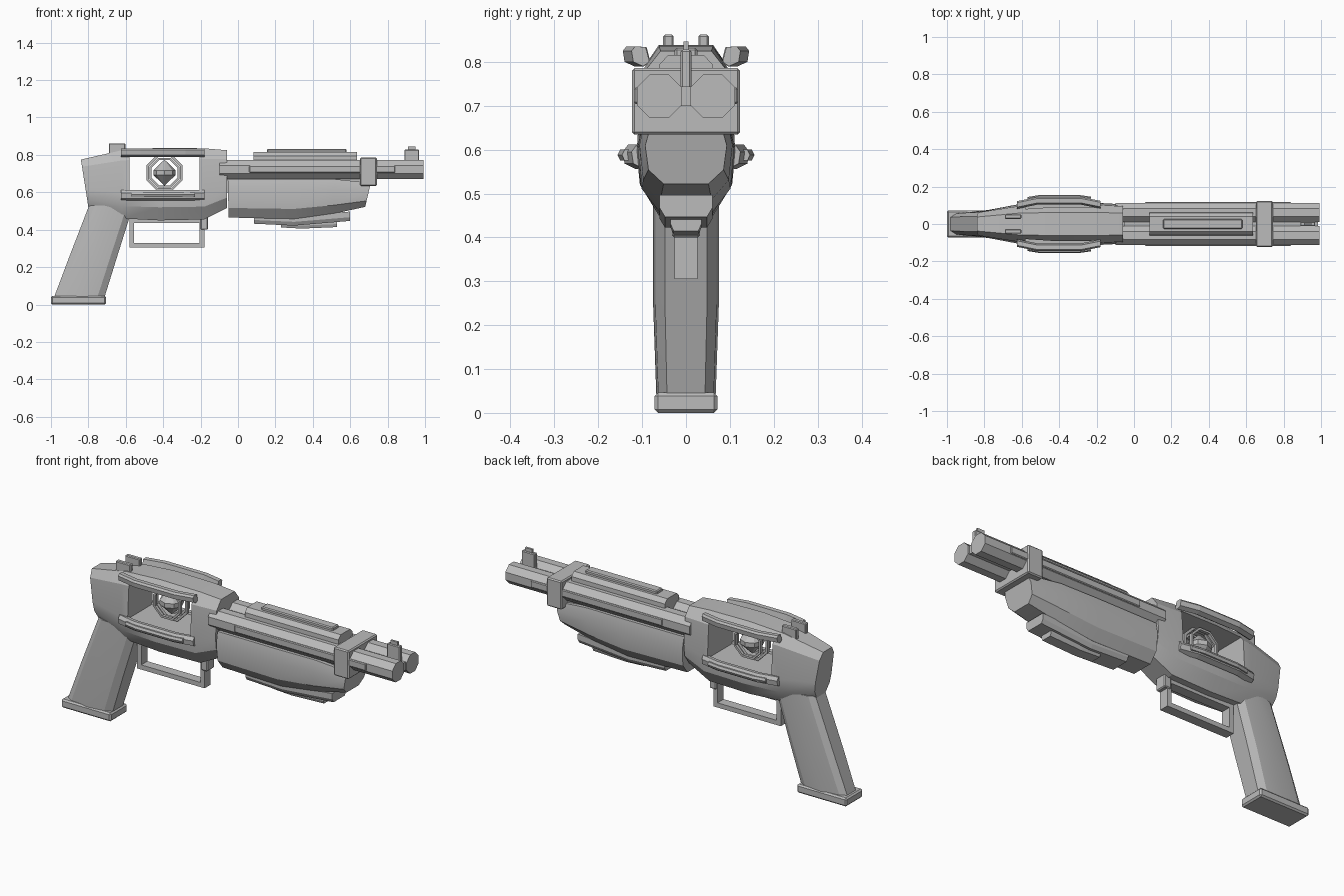
import bpy, bmesh, math
from mathutils import Matrix, Vector

if "Cube" in bpy.data.objects:
    bpy.data.objects.remove(bpy.data.objects["Cube"], do_unlink=True)

metal = bpy.data.materials.new("grey_metal")
metal.use_nodes = True
GREY = (0.5, 0.5, 0.5, 1)
metal.diffuse_color = GREY
metal.node_tree.nodes["Principled BSDF"].inputs["Base Color"].default_value = GREY


def finish(name, bm, smooth=True):
    bmesh.ops.recalc_face_normals(bm, faces=bm.faces)
    mesh = bpy.data.meshes.new(name)
    bm.to_mesh(mesh)
    bm.free()
    mesh.materials.append(metal)
    obj = bpy.data.objects.new(name, mesh)
    bpy.context.collection.objects.link(obj)
    bpy.ops.object.select_all(action='DESELECT')
    obj.select_set(True)
    bpy.context.view_layer.objects.active = obj
    if smooth:
        bpy.ops.object.shade_smooth_by_angle(angle=math.radians(25))
    return obj


def loft(name, rings, closed=False, smooth=True):
    """Skin a list of equal-length point rings; cap both ends or close the loop."""
    bm = bmesh.new()
    rows = [[bm.verts.new(p) for p in ring] for ring in rings]
    n = len(rows[0])
    pairs = list(zip(rows, rows[1:]))
    if closed:
        pairs.append((rows[-1], rows[0]))
    else:
        bm.faces.new(rows[0])
        bm.faces.new(rows[-1])
    for a, b in pairs:
        for i in range(n):
            j = (i + 1) % n
            bm.faces.new((a[i], a[j], b[j], b[i]))
    return finish(name, bm, smooth)


def box(name, x, y, z, bevel=0.0):
    """Box from (low, high) ranges, optionally chamfered."""
    bm = bmesh.new()
    bmesh.ops.create_cube(bm, size=1)
    for v in bm.verts:
        v.co = [r[0] + (c + 0.5) * (r[1] - r[0]) for r, c in zip((x, y, z), v.co)]
    if bevel:
        bmesh.ops.bevel(bm, geom=bm.edges[:], offset=bevel, segments=1, affect='EDGES')
    return finish(name, bm, False)


def body_rings(profile, stations):
    """Symmetric sections; each station is (x top, x bottom, z top, z bottom, half width)."""
    full = profile + [(-y, t) for y, t in reversed(profile)]
    return [[(xb + (xt - xb) * t, y * w, zb + (zt - zb) * t) for y, t in full]
            for xt, xb, zt, zb, w in stations]


def cut(obj, cutter):
    mod = obj.modifiers.new("opening", 'BOOLEAN')
    mod.operation = 'DIFFERENCE'
    mod.solver = 'EXACT'
    mod.object = cutter
    bpy.context.view_layer.objects.active = obj
    bpy.ops.object.modifier_apply(modifier=mod.name)
    bpy.data.objects.remove(cutter, do_unlink=True)


# Receiver with an opening right through its sides
receiver = loft("receiver", body_rings(
    [(0.55, 1), (0.9, 0.85), (1, 0.38), (0.93, 0.18), (0.55, 0)],
    [(-0.84, -0.80, 0.775, 0.52, 0.068), (-0.62, -0.62, 0.825, 0.46, 0.105),
     (-0.42, -0.42, 0.838, 0.45, 0.113), (-0.18, -0.18, 0.835, 0.455, 0.112),
     (-0.06, -0.06, 0.825, 0.515, 0.105)]))
cut(receiver, box("opening_cutter", (-0.58, -0.205), (-0.3, 0.3), (0.6, 0.795)))

# Fore-end under the barrels
loft("fore_end", body_rings(
    [(0.88, 1), (1, 0.68), (0.92, 0.25), (0.55, 0)],
    [(-0.055, -0.05, 0.67, 0.465, 0.108), (0.3, 0.3, 0.67, 0.458, 0.11),
     (0.52, 0.51, 0.67, 0.485, 0.106), (0.71, 0.68, 0.65, 0.522, 0.093)]))
box("barrel_bed", (-0.1, 0.69), (-0.07, 0.07), (0.6, 0.72))

# Grip and its base
grip_section = [(0, 0.04), (0.12, 0.062), (0.5, 0.075), (0.86, 0.07), (1, 0.048)]
grip_section += [(t, -y) for t, y in reversed(grip_section)]
loft("grip", [[(back + (front - back) * t, y * w, z) for t, y in grip_section]
              for z, back, front, w in [(0.035, -0.985, -0.715, 0.9), (0.25, -0.904, -0.648, 1),
                                        (0.53, -0.796, -0.56, 1)]])
box("grip_base", (-1, -0.705), (-0.072, 0.072), (0, 0.046), 0.008)

# Trigger guard: a rectangular loop
loops = [(-0.58, -0.18, 0.305, 0.46), (-0.555, -0.205, 0.33, 0.435)]
corners = []
for cx, cz in [(0, 2), (1, 2), (1, 3), (0, 3)]:
    corners.append([(loops[k][cx], y, loops[k][cz]) for k, y in
                    [(0, -0.026), (0, 0.026), (1, 0.026), (1, -0.026)]])
loft("trigger_guard", corners, closed=True, smooth=False)
box("guard_mount", (-0.2, -0.16), (-0.032, 0.032), (0.4, 0.47), 0.005)

# Twin barrels, side strips and sights
for side, label in [(1, "left"), (-1, "right")]:
    octagon = [(side * 0.061 + 0.0545 * math.cos(a), 0.722 + 0.0545 * math.sin(a))
               for a in [math.radians(22.5 + 45 * i) for i in range(8)]]
    loft(label + "_barrel", [[(x, y, z) for y, z in octagon] for x in (-0.1, 0.993)], smooth=False)
    box(label + "_barrel_strip", (0.06, 0.84), sorted((side * 0.09, side * 0.118)),
        (0.704, 0.742), 0.004)
    box(label + "_rear_sight", (-0.69, -0.602), sorted((side * 0.028, side * 0.052)),
        (0.79, 0.862), 0.004)
box("barrel_web", (-0.05, 0.985), (-0.012, 0.012), (0.7, 0.744))
box("barrel_clamp", (0.652, 0.742), (-0.123, 0.123), (0.634, 0.786), 0.006)
box("front_sight_base", (0.89, 0.968), (-0.012, 0.012), (0.73, 0.828), 0.004)
box("front_sight_post", (0.908, 0.95), (-0.006, 0.006), (0.82, 0.846))

# Top rib, stepped
rib = [(0.062, 0.745), (0.06, 0.795), (0.04, 0.816)]
rib += [(-y, z) for y, z in reversed(rib)]
loft("top_rib", [[(x, y, z) for y, z in rib] for x in (0.083, 0.637)], smooth=False)
box("top_rib_cap", (0.155, 0.58), (-0.026, 0.026), (0.8, 0.832), 0.005)

# Stepped plates below the fore-end, following its curve
for name, w, drop, stations in [
        ("lower_plate", 0.06, 0.02, [(0.085, 0.452), (0.3, 0.442), (0.6, 0.467)]),
        ("lower_plate_cap", 0.035, 0.016, [(0.23, 0.428), (0.34, 0.422), (0.53, 0.43)])]:
    loft(name, [[(x, -w, z + 0.03), (x, w, z + 0.03), (x, w, z), (x, w * 0.8, z - drop),
                 (x, -w * 0.8, z - drop), (x, -w, z)] for x, z in stations], smooth=False)

# Bowed rails above and below the opening, with a slim cap on the lower pair
upper = [(0.103, 0.8), (0.112, 0.834), (0.136, 0.835), (0.144, 0.825), (0.14, 0.8), (0.118, 0.79)]
lower = [(0.1, 0.575), (0.112, 0.61), (0.132, 0.612), (0.144, 0.595), (0.14, 0.568), (0.115, 0.556)]
cap = [(0.13, 0.575), (0.13, 0.6), (0.15, 0.6), (0.156, 0.588), (0.15, 0.575)]
bow = [(-0.625, -0.022), (-0.52, 0), (-0.28, 0), (-0.18, -0.02)]
cap_bow = [(-0.57, -0.012), (-0.5, 0), (-0.3, 0), (-0.23, -0.01)]
for side, label in [(1, "left"), (-1, "right")]:
    for part, section, path in [("upper_rail", upper, bow), ("lower_rail", lower, bow),
                                ("lower_rail_cap", cap, cap_bow)]:
        loft(label + "_" + part, [[(x, side * (y + dy), z) for y, z in section] for x, dy in path],
             smooth=False)

# Faceted core held by octagonal rings
CORE = Vector((-0.393, 0, 0.705))
bm = bmesh.new()
for sign in (1, -1):
    bmesh.ops.create_cone(bm, segments=8, radius1=0.06, radius2=0.0, depth=0.058, cap_ends=False,
                          matrix=Matrix.Translation(CORE + Vector((0, 0, sign * 0.041)))
                          @ Matrix.Rotation(0 if sign > 0 else math.pi, 4, 'X'))
bmesh.ops.create_cone(bm, segments=8, radius1=0.06, radius2=0.06, depth=0.024, cap_ends=False,
                      matrix=Matrix.Translation(CORE))
bmesh.ops.remove_doubles(bm, verts=bm.verts, dist=0.0005)
finish("core_crystal", bm, False)
for name, y, r_out, r_in in [("core_ring_middle", 0, 0.104, 0.09),
                             ("core_ring_left", 0.035, 0.086, 0.074),
                             ("core_ring_right", -0.035, 0.086, 0.074)]:
    rings = []
    for i in range(8):
        a = math.radians(22.5 + 45 * i)
        rings.append([CORE + Vector((r * math.cos(a), y + dy, r * math.sin(a)))
                      for r, dy in [(r_out, -0.008), (r_out, 0.008), (r_in, 0.008), (r_in, -0.008)]])
    loft(name, rings, closed=True, smooth=False)
